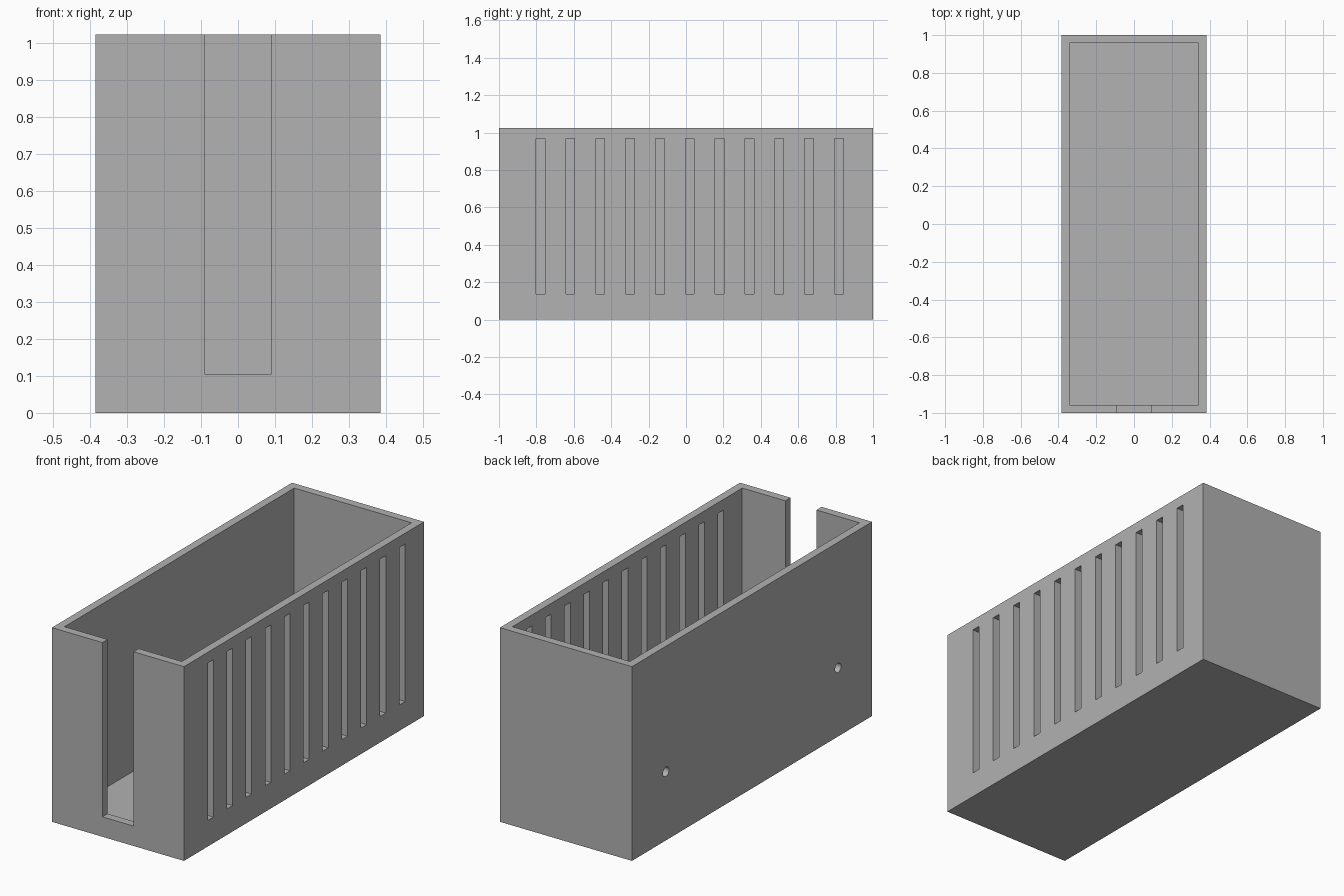
import bpy
import bmesh
from math import pi
from mathutils import Matrix, Vector

cube = bpy.data.objects.get("Cube")
if cube:
    bpy.data.objects.remove(cube, do_unlink=True)

# Overall dimensions
HX, HY, H = 0.385, 1.0, 1.024
WALL = 0.043

grey = bpy.data.materials.new("plain grey")
grey.use_nodes = True
grey.diffuse_color = (0.445, 0.445, 0.445, 1)
grey.node_tree.nodes["Principled BSDF"].inputs["Base Color"].default_value = grey.diffuse_color


def add_box(bm, lo, hi):
    lo, hi = Vector(lo), Vector(hi)
    size = Matrix.Diagonal((*(hi - lo), 1))
    bmesh.ops.create_cube(bm, size=1, matrix=Matrix.Translation((lo + hi) / 2) @ size)


def make_object(name, bm):
    mesh = bpy.data.meshes.new(name)
    bm.to_mesh(mesh)
    bm.free()
    mesh.materials.append(grey)
    obj = bpy.data.objects.new(name, mesh)
    bpy.context.collection.objects.link(obj)
    return obj


def cut(target, name, bm):
    cutter = make_object(name, bm)
    cutter.hide_render = True
    mod = target.modifiers.new(name, "BOOLEAN")
    mod.operation = "DIFFERENCE"
    mod.solver = "EXACT"
    mod.object = cutter
    bpy.ops.object.select_all(action="DESELECT")
    bpy.context.view_layer.objects.active = target
    target.select_set(True)
    bpy.ops.object.modifier_apply(modifier=mod.name)
    bpy.data.objects.remove(cutter, do_unlink=True)


# Solid block that becomes the open bin
bm = bmesh.new()
add_box(bm, (-HX, -HY, 0), (HX, HY, H))
bin_body = make_object("open_bin", bm)

# Inner cavity, open at the top
bm = bmesh.new()
add_box(bm, (WALL - HX, WALL - HY, WALL), (HX - WALL, HY - WALL, H + 0.1))
cut(bin_body, "cavity_cutter", bm)

# Tall notch in the front wall
bm = bmesh.new()
add_box(bm, (-0.091, -HY - 0.1, 0.105), (0.091, -HY + 0.1, H + 0.1))
cut(bin_body, "notch_cutter", bm)

# Row of vent slots in the left wall
bm = bmesh.new()
for i in range(11):
    y = -0.778 + 0.1596 * i
    add_box(bm, (HX - 0.1, y - 0.0235, 0.137), (HX + 0.1, y + 0.0235, 0.967))
cut(bin_body, "slot_cutter", bm)

# Two round mounting holes in the right wall
bm = bmesh.new()
for y in (-0.717, 0.717):
    place = Matrix.Translation((-HX, y, 0.362)) @ Matrix.Rotation(pi / 2, 4, "Y")
    bmesh.ops.create_cone(bm, cap_ends=True, segments=32, radius1=0.025,
                          radius2=0.025, depth=0.2, matrix=place)
cut(bin_body, "hole_cutter", bm)

bpy.ops.object.shade_smooth_by_angle(angle=pi / 6)
